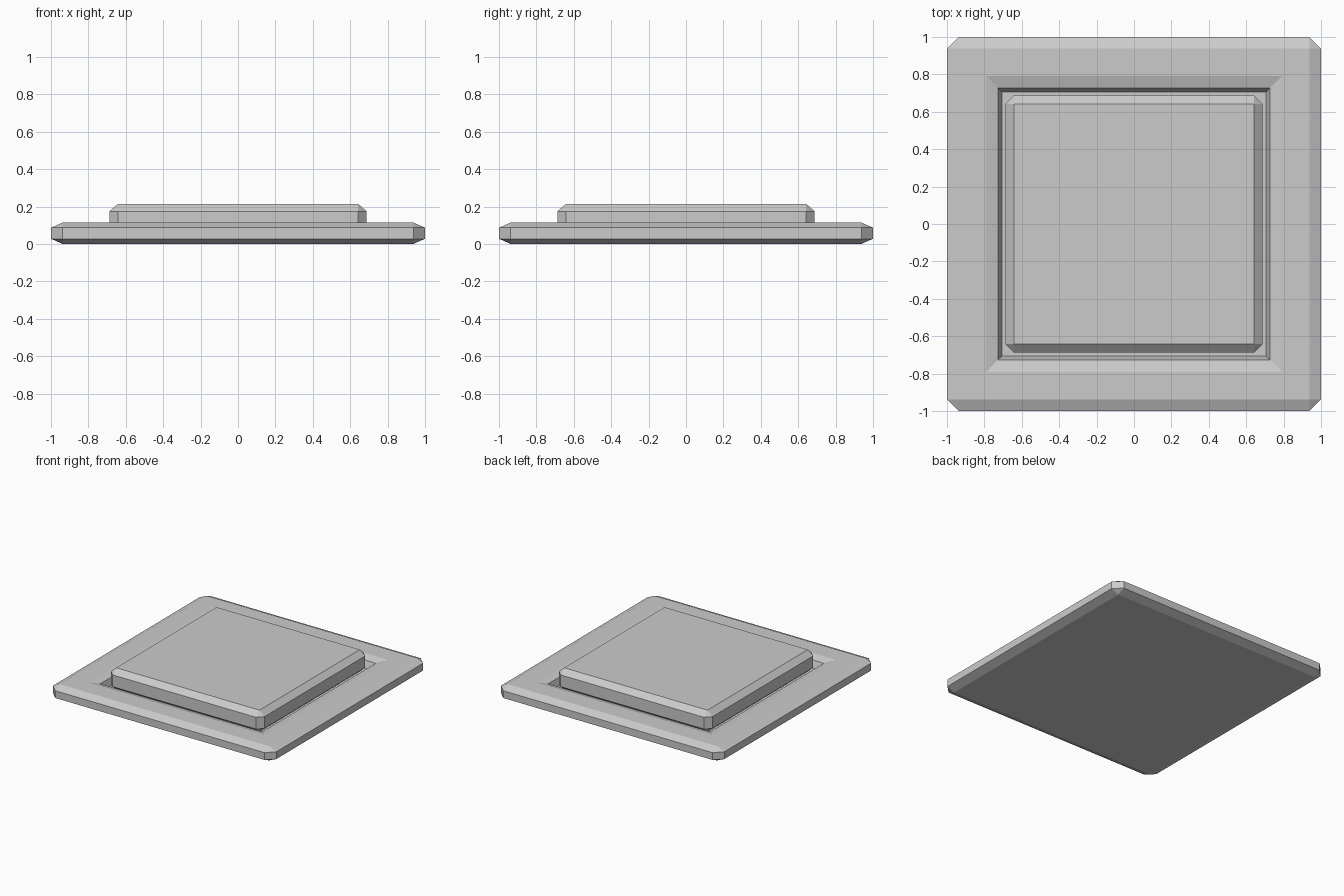
import bpy, bmesh
from mathutils import Vector

if "Cube" in bpy.data.objects:
    bpy.data.objects.remove(bpy.data.objects["Cube"])


def chamfered_block(name, half, z0, z1, bevel_xy, bevel_z, recess=()):
    """Square block with single-segment chamfers, optionally recessed in its top."""
    bm = bmesh.new()
    # bevel in a space where the chamfer is even, then squash z to fit
    k = bevel_xy / bevel_z
    bmesh.ops.create_cube(bm, size=1)
    bmesh.ops.scale(bm, vec=Vector((2 * half, 2 * half, (z1 - z0) * k)), verts=bm.verts)
    bmesh.ops.bevel(bm, geom=bm.edges[:], offset=bevel_xy, offset_type='OFFSET',
                    segments=1, affect='EDGES', profile=0.5)
    for v in bm.verts:
        v.co.z = v.co.z / k + (z0 + z1) / 2
    # each recess step shrinks the top face to a half-width and drops it to a height
    top = max(bm.faces, key=lambda f: f.calc_center_median().z)
    for size, z in recess:
        current = max(v.co.x for v in top.verts)
        if size < current:
            bmesh.ops.inset_region(bm, faces=[top], thickness=current - size)
        else:
            ring = bmesh.ops.extrude_discrete_faces(bm, faces=[top])
            top = ring["faces"][0]
        for v in top.verts:
            v.co.z = z
    bmesh.ops.recalc_face_normals(bm, faces=bm.faces[:])
    mesh = bpy.data.meshes.new(name)
    bm.to_mesh(mesh)
    bm.free()
    obj = bpy.data.objects.new(name, mesh)
    bpy.context.collection.objects.link(obj)
    return obj


# base plate: sloped lip around a straight-walled well
chamfered_block("base_plate", 1.0, 0.0, 0.115, 0.063, 0.028,
                recess=[(0.73, 0.115), (0.699, 0.095), (0.699, 0.04)])

# raised button sitting in the well
chamfered_block("button", 0.688, 0.04, 0.215, 0.046, 0.04)
